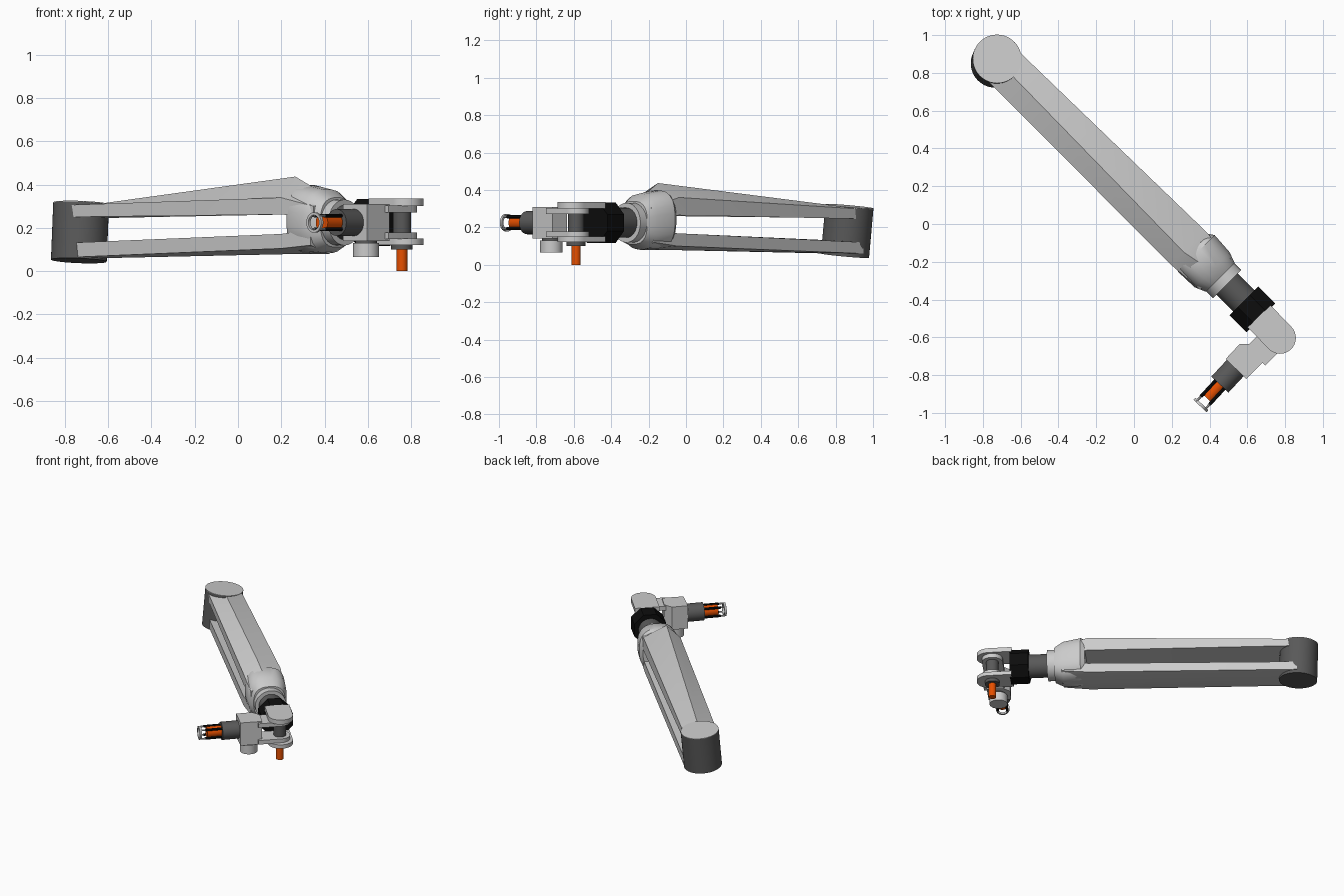
import bpy, bmesh, math
from mathutils import Vector, Matrix

if "Cube" in bpy.data.objects:
    bpy.data.objects.remove(bpy.data.objects["Cube"])

def mat(name, c):
    m = bpy.data.materials.new(name)
    m.diffuse_color = (*c, 1)
    m.use_nodes = True
    m.node_tree.nodes["Principled BSDF"].inputs["Base Color"].default_value = m.diffuse_color
    return m

DARK = mat("dark_grey", (0.1, 0.1, 0.1))
BLACK = mat("black", (0.004, 0.004, 0.004))
ORANGE = mat("orange", (0.8, 0.08, 0.0))

def finish(bm, name, m=None, smooth=True):
    bmesh.ops.recalc_face_normals(bm, faces=bm.faces)
    me = bpy.data.meshes.new(name)
    bm.to_mesh(me)
    bm.free()
    ob = bpy.data.objects.new(name, me)
    bpy.context.collection.objects.link(ob)
    if m:
        me.materials.append(m)
    if smooth:
        bpy.ops.object.select_all(action='DESELECT')
        ob.select_set(True)
        bpy.context.view_layer.objects.active = ob
        bpy.ops.object.shade_smooth_by_angle(angle=math.radians(35))
    return ob

def rod(name, a, b, r, m=None, sides=32, smooth=True, turn=0.0):
    a, b = Vector(a), Vector(b)
    bm = bmesh.new()
    q = (b - a).to_track_quat('Z', 'Y').to_matrix().to_4x4() @ Matrix.Rotation(turn, 4, 'Z')
    bmesh.ops.create_cone(bm, cap_ends=True, segments=sides, radius1=r, radius2=r,
                          depth=(b - a).length, matrix=Matrix.Translation((a + b) / 2) @ q)
    return finish(bm, name, m, smooth)

def prism(name, pts, z0, z1, m=None):
    bm = bmesh.new()
    f = bm.faces.new([bm.verts.new((x, y, z0)) for x, y in pts])
    g = bmesh.ops.extrude_face_region(bm, geom=[f])['geom']
    bmesh.ops.translate(bm, vec=(0, 0, z1 - z0), verts=[v for v in g if isinstance(v, bmesh.types.BMVert)])
    return finish(bm, name, m)

# Arm frame: s runs from base to wrist, n is sideways
K = math.sqrt(0.5)
def P(s, n, z=0.0):
    return Vector((-0.725 + K * (s + n), 0.868 + K * (n - s), z))

def skin(name, rings):
    """rings: (s, [(n, z), ...]) with equal point counts"""
    bm = bmesh.new()
    loops = [[bm.verts.new(P(s, n, z)) for n, z in pts] for s, pts in rings]
    k = len(loops[0])
    for a, b in zip(loops, loops[1:]):
        for i in range(k):
            j = (i + 1) % k
            bm.faces.new((a[i], a[j], b[j], b[i]))
    bm.faces.new(loops[0])
    bm.faces.new(loops[-1])
    return finish(bm, name)

def oval(n, z, hn, hz, power=0.75, sides=24):
    sg = lambda v: math.copysign(abs(v) ** power, v)
    angs = [2 * math.pi * (i + 0.5) / sides for i in range(sides)]
    return [(n + hn * sg(math.cos(a)), z + hz * sg(math.sin(a))) for a in angs]

def slot(name, start, end, r, z0, z1, m=None):
    """flat lug with a round far end"""
    start, end = Vector(start), Vector(end)
    d = (end - start).normalized()
    w = Vector((-d.y, d.x))
    pts = [start + w * r, start - w * r]
    for i in range(17):
        a = -math.pi / 2 + math.pi * i / 16
        pts.append(end + d * r * math.cos(a) + w * r * math.sin(a))
    return prism(name, [tuple(p) for p in pts], z0, z1, m)

# Shoulder drum, slightly tilted, with a light cap
c, ax = Vector((-0.73, 0.862, 0.18)), Vector((0.04, 0.09, 1)).normalized()
rod("shoulder_drum", c - ax * 0.132, c + ax * 0.131, 0.129, DARK, 48)
rod("shoulder_cap", c + ax * 0.13, c + ax * 0.134, 0.129, None, 48)

# Two angular arm beams
skin("upper_beam", [
    (0.0, [(-0.113, 0.25), (0.113, 0.245), (0.113, 0.297), (0, 0.300), (-0.113, 0.305)]),
    (1.42, [(-0.115, 0.262), (0.14, 0.265), (0.14, 0.36), (-0.02, 0.437), (-0.115, 0.34)]),
    (1.62, [(-0.10, 0.25), (0.13, 0.25), (0.13, 0.305), (0.02, 0.335), (-0.10, 0.30)])])
skin("lower_beam", [
    (0.0, [(-0.113, 0.13), (0.113, 0.12), (0.113, 0.06), (0, 0.058), (-0.113, 0.063)]),
    (1.42, [(-0.115, 0.172), (0.13, 0.168), (0.13, 0.10), (0.01, 0.08), (-0.115, 0.105)]),
    (1.60, [(-0.10, 0.19), (0.13, 0.19), (0.13, 0.12), (0.02, 0.08), (-0.10, 0.12)])])

# Elbow housing
skin("elbow_housing", [(1.44, oval(0.02, 0.245, 0.12, 0.14)), (1.47, oval(0.022, 0.242, 0.138, 0.157)),
                       (1.59, oval(0.02, 0.23, 0.132, 0.148)), (1.65, oval(0.022, 0.225, 0.108, 0.115))])

# Wrist collar, shaft and black faceted ring
W = 0.022
rod("wrist_collar", P(1.62, W, 0.225), P(1.70, W, 0.225), 0.106)
rod("wrist_shaft", P(1.68, W, 0.225), P(1.85, W, 0.225), 0.08, DARK)
rod("wrist_ring", P(1.826, W, 0.225), P(1.953, W, 0.225), 0.117, BLACK, 8, False, math.pi / 8)

# Fork with two plates and pivot pin
pin = Vector((0.757, -0.588))
for name, z0, z1 in (("upper", 0.302, 0.335), ("lower", 0.122, 0.15)):
    slot("fork_plate_" + name, P(1.94, W).to_2d(), (0.773, -0.603), 0.084, z0, z1)
rod("pivot_pin", (*pin, 0.13), (*pin, 0.32), 0.042, DARK)
rod("pivot_boss", (*pin, 0.10), (*pin, 0.13), 0.05, DARK)
rod("pivot_motor_shaft", (*pin, 0.0), (*pin, 0.11), 0.025, ORANGE)

# Tool block with lugs reaching the pin
prism("tool_block", [(0.485, -0.715), (0.595, -0.82), (0.70, -0.715), (0.625, -0.635), (0.56, -0.635)], 0.14, 0.31)
for name, z0, z1 in (("upper", 0.272, 0.303), ("lower", 0.148, 0.178)):
    slot("tool_lug_" + name, (0.645, -0.70), pin, 0.07, z0, z1)
rod("knob_neck", (0.592, -0.72, 0.10), (0.592, -0.72, 0.15), 0.05, DARK)
rod("knob", (0.592, -0.72, 0.065), (0.592, -0.72, 0.13), 0.06)

# Tool barrel, core, side strips and end ring
t = Vector((-0.68, -0.733, 0)).normalized()
e = Vector((0.455, -0.85, 0.225))
side = Vector((-t.y, t.x, 0))
up = Vector((0, 0, 1))
rod("tool_barrel", e - t * 0.15, e, 0.062, DARK)
rod("tool_core", e - t * 0.01, e + t * 0.10, 0.038, ORANGE)
for i in range(4):
    a = math.pi / 4 + i * math.pi / 2
    o = side * math.cos(a) * 0.044 + up * math.sin(a) * 0.044
    rod(f"tool_strip_{i}", e + o - t * 0.01, e + o + t * 0.115, 0.009, BLACK, 8)
    rod(f"ring_post_{i}", e + o + t * 0.11, e + o + t * 0.15, 0.006, None, 8)
bm = bmesh.new()
N = 32
prof = [(0.047, 0.14), (0.047, 0.155), (0.034, 0.155), (0.034, 0.14)]
rings = []
for i in range(N):
    a = 2 * math.pi * i / N
    rd = side * math.cos(a) + up * math.sin(a)
    rings.append([bm.verts.new(e + rd * r + t * h) for r, h in prof])
for i in range(N):
    p, q = rings[i], rings[(i + 1) % N]
    for k in range(4):
        bm.faces.new((p[k], p[(k + 1) % 4], q[(k + 1) % 4], q[k]))
finish(bm, "tool_end_ring")
